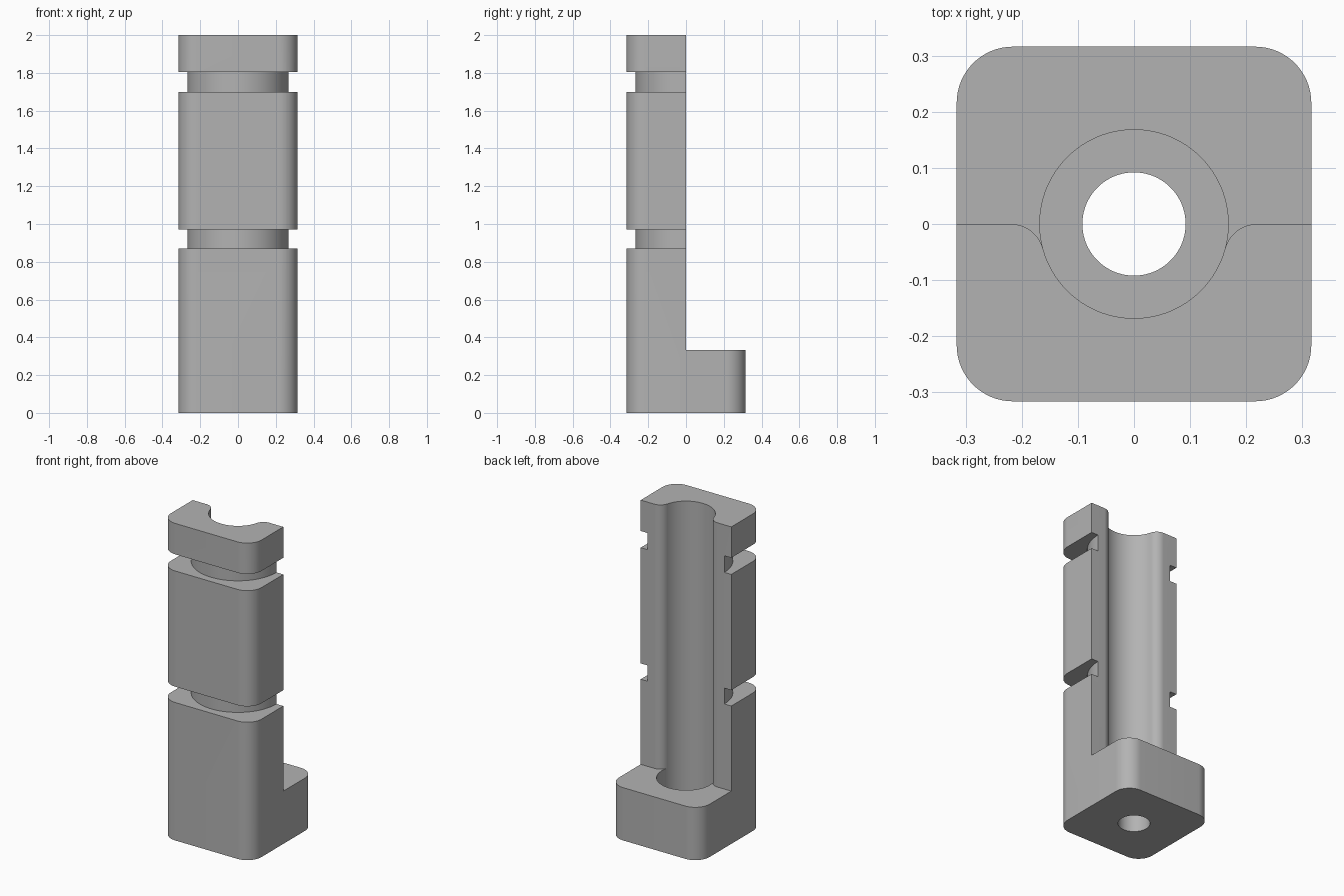
import bpy
import bmesh
from math import cos, sin, pi, atan2, radians, sqrt

HALF, CORNER = 0.316, 0.10
BORE, HOLE, NECK, FILLET = 0.168, 0.092, 0.268, 0.06
HEIGHT, LEDGE, FLOOR = 2.0, 0.333, 0.167
GROOVES = ((0.87, 0.97), (1.70, 1.805))

cube = bpy.data.objects.get("Cube")
if cube:
    bpy.data.objects.remove(cube, do_unlink=True)

grey = bpy.data.materials.new("plain grey")
grey.use_nodes = True
colour = (0.45, 0.45, 0.45, 1)
grey.diffuse_color = colour
grey.node_tree.nodes["Principled BSDF"].inputs["Base Color"].default_value = colour


def arc(cx, cy, r, start, end, steps):
    angles = [start + (end - start) * i / steps for i in range(steps + 1)]
    return [(cx + r * cos(a), cy + r * sin(a)) for a in angles]


def finish(name, bm):
    bmesh.ops.recalc_face_normals(bm, faces=bm.faces)
    mesh = bpy.data.meshes.new(name)
    bm.to_mesh(mesh)
    bm.free()
    mesh.materials.append(grey)
    obj = bpy.data.objects.new(name, mesh)
    bpy.context.collection.objects.link(obj)
    return obj


def prism(name, outline, z0, z1):
    bm = bmesh.new()
    face = bm.faces.new([bm.verts.new((x, y, z0)) for x, y in outline])
    out = bmesh.ops.extrude_face_region(bm, geom=[face])
    moved = [v for v in out["geom"] if isinstance(v, bmesh.types.BMVert)]
    bmesh.ops.translate(bm, verts=moved, vec=(0, 0, z1 - z0))
    return finish(name, bm)


def cylinder(name, r, z0, z1):
    return prism(name, arc(0, 0, r, 0, 2 * pi, 128)[:-1], z0, z1)


def ring(name, inner, outer, z0, z1, steps=128):
    bm = bmesh.new()
    section = ((inner, z0), (outer, z0), (outer, z1), (inner, z1))
    loops = [[bm.verts.new((r * cos(2 * pi * i / steps), r * sin(2 * pi * i / steps), z))
              for r, z in section] for i in range(steps)]
    for i, a in enumerate(loops):
        b = loops[(i + 1) % steps]
        for j in range(4):
            k = (j + 1) % 4
            bm.faces.new((a[j], b[j], b[k], a[k]))
    return finish(name, bm)


# Rounded square block
inset = HALF - CORNER
outline = []
for n, (sx, sy) in enumerate(((1, 1), (-1, 1), (-1, -1), (1, -1))):
    outline += arc(sx * inset, sy * inset, CORNER, n * pi / 2, (n + 1) * pi / 2, 16)
block = prism("bored_block", outline, 0, HEIGHT)

# Back half opening, with rounded lips running into the bore
lip_x = sqrt((BORE + FILLET) ** 2 - FILLET ** 2)
tangent = pi - atan2(FILLET, lip_x)
right_lip = arc(lip_x, -FILLET, FILLET, pi / 2, tangent, 16)
left_lip = [(-x, y) for x, y in reversed(right_lip)]
opening = [(1, 1), (1, 0)] + right_lip + left_lip + [(-1, 0), (-1, 1)]

# Grooves leave round necks; the bore stops at a floor with a smaller through hole
cutters = [ring("groove_cutter", NECK, 0.8, *span) for span in GROOVES]
cutters += [
    prism("opening_cutter", opening, LEDGE, HEIGHT + 0.2),
    cylinder("bore_cutter", BORE, FLOOR, HEIGHT + 0.1),
    cylinder("hole_cutter", HOLE, -0.1, FLOOR + 0.1),
]

bpy.ops.object.select_all(action="DESELECT")
block.select_set(True)
bpy.context.view_layer.objects.active = block
for cutter in cutters:
    cutter.hide_render = True
    mod = block.modifiers.new(cutter.name, "BOOLEAN")
    mod.operation, mod.solver, mod.object = "DIFFERENCE", "EXACT", cutter
    bpy.ops.object.modifier_apply(modifier=mod.name)
    bpy.data.objects.remove(cutter, do_unlink=True)

bpy.ops.object.shade_smooth_by_angle(angle=radians(30))
